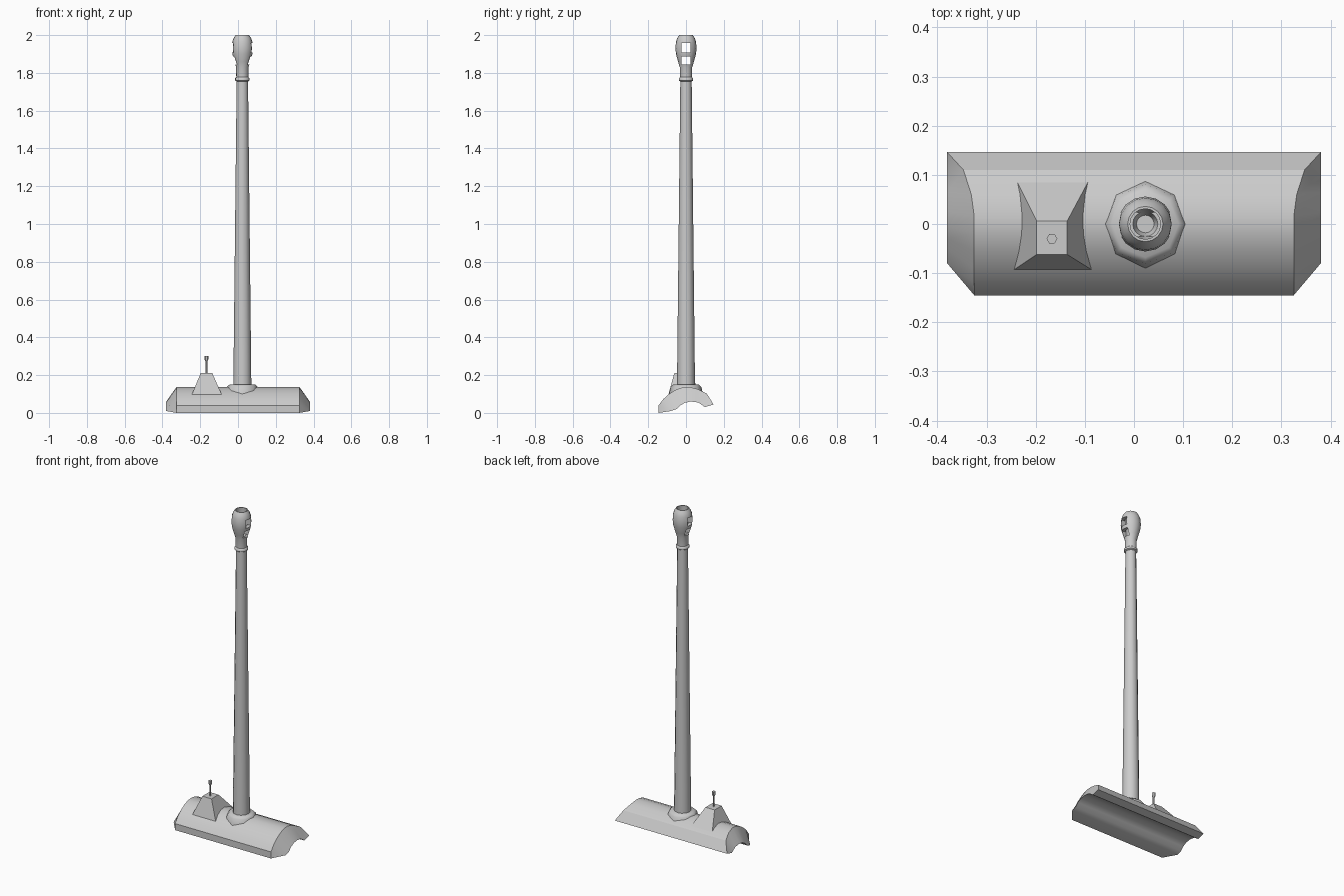
import bpy, bmesh, math

cube = bpy.data.objects.get("Cube")
if cube:
    bpy.data.objects.remove(cube, do_unlink=True)

grey = bpy.data.materials.new("plain grey")
grey.use_nodes = True
colour = (0.6, 0.6, 0.6, 1)
grey.diffuse_color = colour
grey.node_tree.nodes["Principled BSDF"].inputs["Base Color"].default_value = colour

AXIS_X = 0.023


def finish(name, bm, smooth=None):
    bmesh.ops.recalc_face_normals(bm, faces=bm.faces)
    mesh = bpy.data.meshes.new(name)
    bm.to_mesh(mesh)
    bm.free()
    obj = bpy.data.objects.new(name, mesh)
    mesh.materials.append(grey)
    bpy.context.collection.objects.link(obj)
    bpy.ops.object.select_all(action="DESELECT")
    obj.select_set(True)
    bpy.context.view_layer.objects.active = obj
    if smooth:
        bpy.ops.object.shade_smooth_by_angle(angle=math.radians(smooth))
    return obj


def loft(bm, rings):
    """Join equal closed rings into a solid with capped ends."""
    loops = [[bm.verts.new(p) for p in ring] for ring in rings]
    for a, b in zip(loops, loops[1:]):
        for i in range(len(a)):
            j = (i + 1) % len(a)
            bm.faces.new((a[i], a[j], b[j], b[i]))
    bm.faces.new(loops[0])
    bm.faces.new(loops[-1])


def lathe(name, profile, sides, x=AXIS_X, y=0, smooth=50):
    bm = bmesh.new()
    turn = 2 * math.pi / sides
    loft(bm, [[(x + r * math.cos(i * turn), y + r * math.sin(i * turn), z)
               for i in range(sides)] for r, z in profile])
    return finish(name, bm, smooth)


def block(name, low, high):
    """Solid between two rectangles (x0, x1, y0, y1, z)."""
    bm = bmesh.new()
    loft(bm, [[(a, c, z), (b, c, z), (b, d, z), (a, d, z)]
              for a, b, c, d, z in (low, high)])
    return finish(name, bm)


# Curved shield: upper and lower outlines as (y, z, half width)
upper = [(-0.145, 0.04, 0.325), (-0.12, 0.073, 0.325), (-0.09, 0.1, 0.325),
         (-0.055, 0.122, 0.325), (-0.02, 0.135, 0.325), (0.015, 0.138, 0.325),
         (0.06, 0.127, 0.331), (0.11, 0.102, 0.347), (0.146, 0.045, 0.38)]
lower = [(-0.145, 0.0, 0.325), (-0.08, 0.01, 0.38), (-0.05, 0.02, 0.38),
         (-0.03, 0.04, 0.38), (-0.005, 0.054, 0.38), (0.025, 0.06, 0.38),
         (0.065, 0.055, 0.38), (0.1, 0.031, 0.38), (0.146, 0.044, 0.38)]
bm = bmesh.new()
ends = [[[bm.verts.new((side * w, y, z)) for y, z, w in outline]
         for outline in (upper, lower)] for side in (-1, 1)]
(lu, ll), (ru, rl) = ends
for a, b in ((lu, ru), (ru, rl), (rl, ll), (ll, lu)):
    for i in range(len(upper) - 1):
        bm.faces.new((a[i], a[i + 1], b[i + 1], b[i]))
for i in (0, -1):
    bm.faces.new((lu[i], ru[i], rl[i], ll[i]))
finish("shield", bm, 28)

# Sight housing with a small pin on top
block("sight_housing", (-0.247, -0.083, -0.095, 0.105, 0.09),
      (-0.198, -0.136, -0.062, 0.006, 0.21))
lathe("sight_pin", [(0.006, 0.2), (0.006, 0.275), (0.011, 0.285), (0.011, 0.302)],
      6, x=-0.167, y=-0.03)

# Barrel with its base collar and the ring near the muzzle
lathe("base_collar", [(0.092, 0.085), (0.09, 0.1), (0.081, 0.138), (0.068, 0.15)], 8)
lathe("barrel", [(0.048, 0.1), (0.046, 0.3), (0.03, 1.765)], 12)
lathe("muzzle_ring", [(0.031, 1.755), (0.038, 1.76), (0.038, 1.772), (0.031, 1.778)], 16)

# Hollow muzzle brake with side ports
brake = lathe("muzzle_brake",
              [(0.032, 1.765), (0.033, 1.83), (0.042, 1.86), (0.053, 1.9), (0.056, 1.93),
               (0.053, 1.965), (0.046, 1.985), (0.036, 2.0), (0.031, 2.0),
               (0.034, 1.96), (0.03, 1.86), (0.018, 1.82)], 16)
for bottom, top in ((1.845, 1.888), (1.908, 1.957)):
    sides = (AXIS_X - 0.1, AXIS_X + 0.1, -0.025, 0.023)
    cutter = block("port_cutter", (*sides, bottom), (*sides, top))
    cutter.hide_render = True
    cut = brake.modifiers.new("port", "BOOLEAN")
    cut.operation = "DIFFERENCE"
    cut.solver = "EXACT"
    cut.object = cutter
    bpy.context.view_layer.objects.active = brake
    bpy.ops.object.modifier_apply(modifier=cut.name)
    bpy.data.objects.remove(cutter, do_unlink=True)
